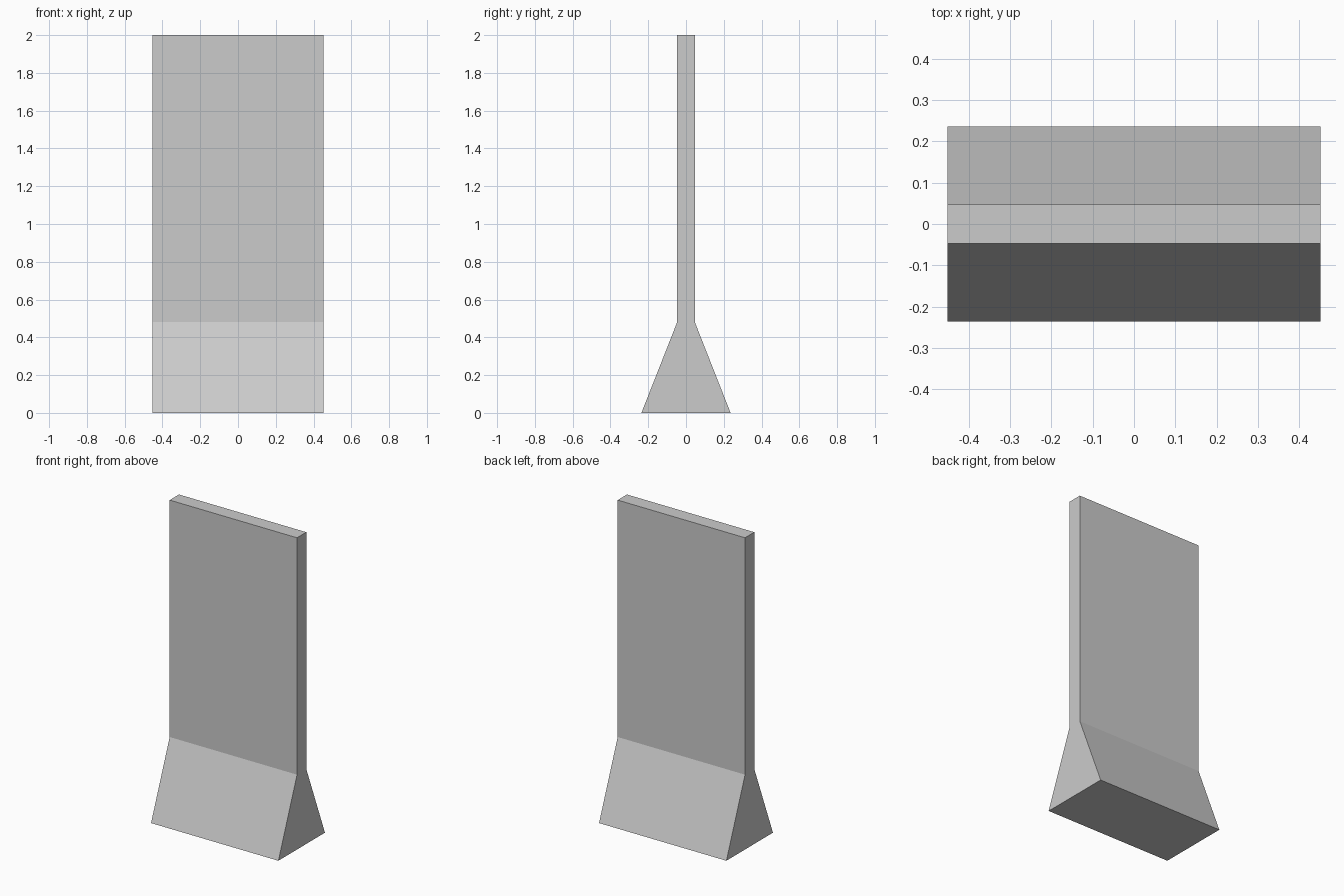
import bpy
import bmesh

if "Cube" in bpy.data.objects:
    bpy.data.objects.remove(bpy.data.objects["Cube"])

HALF_WIDTH = 0.452

# Right half of the side profile (y, z): flared foot, then thin upright slab
half = [(0.236, 0.0), (0.047, 0.48), (0.047, 2.0)]
profile = half + [(-y, z) for y, z in reversed(half)]

# Extrude the profile along x
bm = bmesh.new()
face = bm.faces.new([bm.verts.new((-HALF_WIDTH, y, z)) for y, z in profile])
result = bmesh.ops.extrude_face_region(bm, geom=[face], use_keep_orig=True)
moved = [g for g in result["geom"] if isinstance(g, bmesh.types.BMVert)]
bmesh.ops.translate(bm, verts=moved, vec=(2 * HALF_WIDTH, 0, 0))

# Split the end caps into slab and foot
for x in (-HALF_WIDTH, HALF_WIDTH):
    pair = [v for v in bm.verts
            if abs(v.co.x - x) < 1e-4 and abs(v.co.z - 0.48) < 1e-4]
    bmesh.ops.connect_verts(bm, verts=pair)
bmesh.ops.recalc_face_normals(bm, faces=bm.faces)

# Standing panel with flared foot
mesh = bpy.data.meshes.new("standing_panel")
bm.to_mesh(mesh)
bm.free()
panel = bpy.data.objects.new("standing_panel", mesh)
bpy.context.collection.objects.link(panel)
